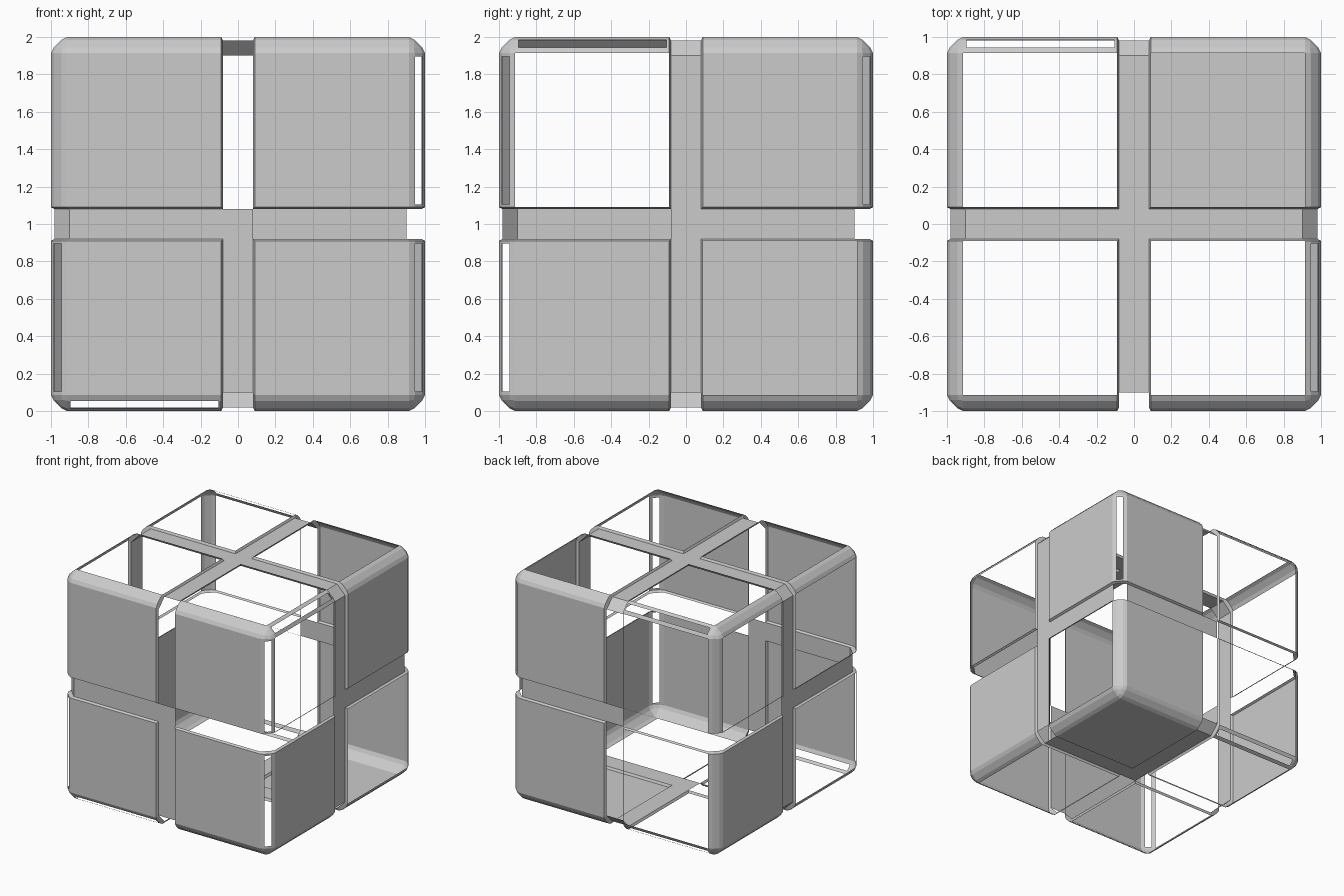
import bpy, bmesh
from itertools import product
from mathutils import Vector

cube = bpy.data.objects.get("Cube")
if cube:
    bpy.data.objects.remove(cube, do_unlink=True)

grey = bpy.data.materials.new("plain grey")
grey.use_nodes = True
grey.diffuse_color = (0.6, 0.6, 0.6, 1)
grey.node_tree.nodes["Principled BSDF"].inputs["Base Color"].default_value = (0.6, 0.6, 0.6, 1)

X, Y, Z = 0, 1, 2
GAP, LIP, END = 0.08, 0.09, 0.915      # groove half width, panel start, panel end
LOW = 0.98                             # depth of the recessed bands
ROUND = [(END, 1.0), (0.945, 0.985), (0.985, 0.945), (1.0, END)]
SUNK = [(0.9, LOW), (0.927, 0.953), (0.953, 0.927), (LOW, 0.9)]


def point(axes, values):
    p = Vector((0, 0, 0))
    for a, v in zip(axes, values):
        p[a] = v
    return p


def add_face(bm, pts):
    """Add one face turned away from the middle of the model."""
    f = bm.faces.new([bm.verts.new(p + Vector((0, 0, 1))) for p in pts])
    f.normal_update()
    if f.normal.dot(f.calc_center_median() - Vector((0, 0, 1))) < 0:
        f.normal_flip()


def finish(name, bm):
    bmesh.ops.remove_doubles(bm, verts=bm.verts, dist=0.0005)
    mesh = bpy.data.meshes.new(name)
    bm.to_mesh(mesh)
    bm.free()
    mesh.materials.append(grey)
    bpy.context.collection.objects.link(bpy.data.objects.new(name, mesh))


def rect(bm, axis, depth, u0, u1, v0, v1):
    u, v = [a for a in (X, Y, Z) if a != axis]
    add_face(bm, [point((axis, u, v), (depth, a, b))
                  for a, b in ((u0, v0), (u1, v0), (u1, v1), (u0, v1))])


# Square panels: axis, side, then the quarter they fill
panels = [(Y, -1, -1, -1), (Y, -1, -1, 1), (Y, -1, 1, -1), (Y, -1, 1, 1),
          (Y, 1, 1, 1), (Y, 1, 1, -1), (X, 1, 1, 1), (X, 1, -1, -1),
          (X, -1, 1, -1), (Z, -1, 1, 1)]
bm = bmesh.new()
for axis, s, qu, qv in panels:
    rect(bm, axis, s, qu * LIP, qu * END, qv * LIP, qv * END)
finish("square_panels", bm)

# Recessed bands: axis, side, direction they run, half they fill
bands = [(Z, 1, X, 1), (Z, 1, X, -1), (Z, 1, Y, 1), (Z, 1, Y, -1),
         (Z, -1, X, 1), (Z, -1, Y, 1),
         (Y, -1, X, -1), (Y, -1, Z, -1), (Y, 1, X, 1),
         (X, 1, Z, 1), (X, 1, Z, -1), (X, 1, Y, 1),
         (X, -1, Z, 1), (X, -1, Z, -1), (X, -1, Y, -1)]
bm = bmesh.new()
for axis, s, run, half in bands:
    span = {run: (half * GAP, half * 0.9)}
    u, v = [a for a in (X, Y, Z) if a != axis]
    rect(bm, axis, s * LOW, *span.get(u, (-GAP, GAP)), *span.get(v, (-GAP, GAP)))
for axis, s in product((X, Y, Z), (-1, 1)):
    rect(bm, axis, s * LOW, -GAP, GAP, -GAP, GAP)
finish("recessed_bands", bm)

# Sloped joints where bands turn over an edge
joints = [(X, -1, Y, -1), (Y, 1, Z, 1), (X, 1, Z, 1), (X, -1, Z, 1),
          (Y, 1, Z, -1), (X, -1, Z, -1)]
bm = bmesh.new()
for a, sa, b, sb in joints:
    run = 3 - a - b
    add_face(bm, [point((a, b, run), (sa * p, sb * q, r)) for p, q, r in
                  ((0.9, LOW, -GAP), (LOW, 0.9, -GAP), (LOW, 0.9, GAP), (0.9, LOW, GAP))])
finish("band_joints", bm)

# Thin sloped lips around the grooves on every side
bm = bmesh.new()
for axis, s, run, side, half in product((X, Y, Z), (-1, 1), (X, Y, Z), (-1, 1), (-1, 1)):
    if run == axis:
        continue
    axes = (axis, 3 - axis - run, run)
    add_face(bm, [point(axes, (s * d, side * w, half * r)) for d, w, r in
                  ((LOW, GAP, GAP), (LOW, GAP, 0.9), (1, LIP, END), (1, LIP, LIP))])
finish("groove_lips", bm)

# Rounded edge frames, with the centre strip left open on some edges
open_strips = {(Y, 1, Z, 1, -1), (Y, -1, Z, -1, -1), (Y, 1, Z, -1, -1),
               (X, 1, Z, 1, -1), (X, -1, Z, -1, -1),
               (X, 1, Y, -1, 1), (X, 1, Y, 1, 1),
               (X, 1, Y, -1, -1), (X, -1, Y, -1, -1)}
bm_rim, bm_strip = bmesh.new(), bmesh.new()
for (a, b), sa, sb, half in product(((X, Y), (X, Z), (Y, Z)), (-1, 1), (-1, 1), (-1, 1)):
    axes = (a, b, 3 - a - b)

    def facet(bm, p, q, r0, r1):
        add_face(bm, [point(axes, (sa * m[0], sb * m[1], half * r))
                      for m, r in ((p, r0), (q, r0), (q, r1), (p, r1))])

    facet(bm_rim, ROUND[0], ROUND[1], LIP, END)
    facet(bm_rim, ROUND[2], ROUND[3], LIP, END)
    facet(bm_rim, ROUND[1], ROUND[2], LIP, 0.105)
    facet(bm_rim, ROUND[1], ROUND[2], 0.895, END)
    if (a, sa, b, sb, half) not in open_strips:
        facet(bm_strip, ROUND[1], ROUND[2], 0.105, 0.895)
    # End wall stepping down to the band joint
    for i in range(3):
        ring = [(ROUND[i], LIP), (ROUND[i + 1], LIP), (SUNK[i + 1], GAP), (SUNK[i], GAP)]
        add_face(bm_rim, [point(axes, (sa * m[0], sb * m[1], half * r)) for m, r in ring])
finish("edge_frames", bm_rim)
finish("edge_strips", bm_strip)

# Faceted corner caps
bm = bmesh.new()
for signs in product((-1, 1), repeat=3):
    def corner(axes, values):
        p = point(axes, values)
        return Vector([c * s for c, s in zip(p, signs)])

    tips = [corner((i, (i + 1) % 3, (i + 2) % 3), (0.975, 0.94, 0.94)) for i in range(3)]
    add_face(bm, tips)
    for i in range(3):
        j, k = (i + 1) % 3, (i + 2) % 3
        near = corner((i, j, k), (0.985, 0.945, END))
        far = corner((i, j, k), (0.945, 0.985, END))
        add_face(bm, [near, far, tips[j], tips[i]])
        add_face(bm, [corner((i, j, k), (1, END, END)), near, tips[i]])
        add_face(bm, [corner((i, j, k), (END, 1, END)), far, tips[j]])
finish("corner_caps", bm)
